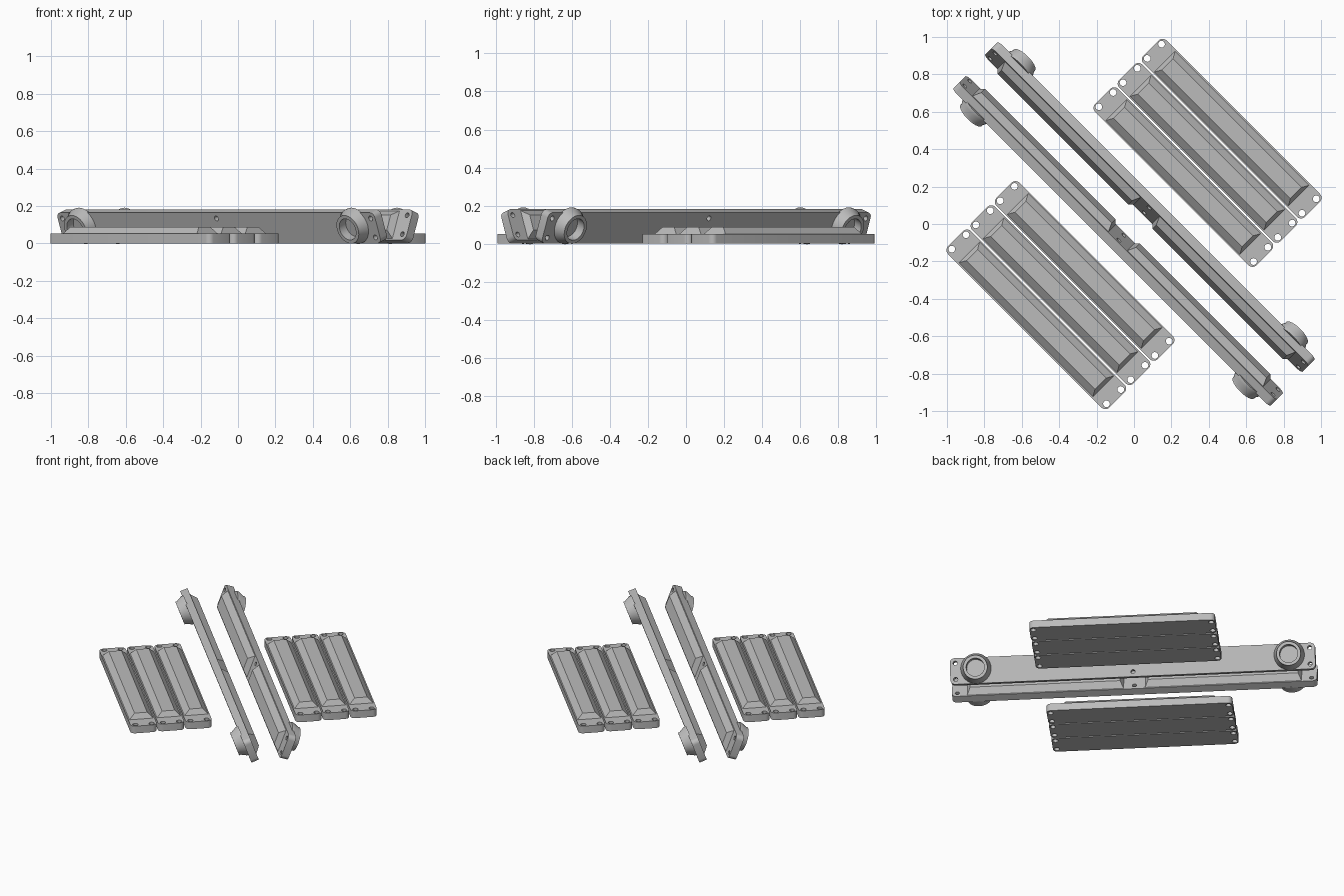
import bpy, bmesh, math
from mathutils import Matrix, Vector

if "Cube" in bpy.data.objects:
    bpy.data.objects.remove(bpy.data.objects["Cube"])

grey = bpy.data.materials.new("plain grey")
grey.diffuse_color = (0.5, 0.5, 0.5, 1)
grey.use_nodes = True
grey.node_tree.nodes["Principled BSDF"].inputs["Base Color"].default_value = grey.diffuse_color

W, T = 0.174, 0.052             # plank width and plate thickness
LEAN = math.radians(20)
DIAG = Matrix.Rotation(-math.pi / 4, 4, 'Z')


def rounded_rect(length, width, r):
    pts = []
    for k, (sx, sy) in enumerate([(1, 1), (-1, 1), (-1, -1), (1, -1)]):
        for i in range(6):
            a = math.pi / 2 * (k + i / 5)
            pts.append((sx * (length / 2 - r) + r * math.cos(a),
                        sy * (width / 2 - r) + r * math.sin(a)))
    return pts


def circle(cx, cy, r, n=16):
    return [(cx + r * math.cos(2 * math.pi * i / n),
             cy + r * math.sin(2 * math.pi * i / n)) for i in range(n)]


def finish(name, mesh, matrix):
    ob = bpy.data.objects.new(name, mesh)
    bpy.context.collection.objects.link(ob)
    ob.matrix_world = matrix
    mesh.materials.clear()
    mesh.materials.append(grey)
    bpy.ops.object.select_all(action='DESELECT')
    ob.select_set(True)
    bpy.context.view_layer.objects.active = ob
    bpy.ops.object.shade_smooth_by_angle(angle=math.radians(30))
    return ob


def plate(name, length, holes, hole_r, matrix):
    """Rounded plate with through holes, z 0..T."""
    cu = bpy.data.curves.new(name, 'CURVE')
    cu.dimensions, cu.fill_mode, cu.extrude = '2D', 'BOTH', T / 2
    loops = [rounded_rect(length, W, 0.03)] + [circle(x, y, hole_r) for x, y in holes]
    for pts in loops:
        sp = cu.splines.new('POLY')
        sp.points.add(len(pts) - 1)
        for p, co in zip(sp.points, pts):
            p.co = (co[0], co[1], 0, 1)
        sp.use_cyclic_u = True
    tmp = bpy.data.objects.new("outline", cu)
    bpy.context.collection.objects.link(tmp)
    dg = bpy.context.evaluated_depsgraph_get()
    mesh = bpy.data.meshes.new_from_object(tmp.evaluated_get(dg))
    bpy.data.objects.remove(tmp)
    bpy.data.curves.remove(cu)
    bm = bmesh.new()
    bm.from_mesh(mesh)
    bmesh.ops.remove_doubles(bm, verts=bm.verts, dist=1e-5)
    bmesh.ops.recalc_face_normals(bm, faces=bm.faces)
    bmesh.ops.translate(bm, verts=bm.verts, vec=(0, 0, T / 2))
    bm.to_mesh(mesh)
    bm.free()
    return finish(name, mesh, matrix)


def ridge(name, x0, x1, matrix, height=0.036):
    """Raised panel with sloped sides and ends, standing on the plate."""
    bm = bmesh.new()
    rings = []
    for z, inset, half in ((T - 0.002, 0, 0.081), (T + height, 0.022, 0.042)):
        rings.append([bm.verts.new((x, y, z)) for x, y in
                      ((x0 + inset, -half), (x1 - inset, -half),
                       (x1 - inset, half), (x0 + inset, half))])
    low, top = rings
    bm.faces.new(top)
    bm.faces.new(low[::-1])
    for i in range(4):
        j = (i + 1) % 4
        bm.faces.new((low[i], low[j], top[j], top[i]))
    mesh = bpy.data.meshes.new(name)
    bm.to_mesh(mesh)
    bm.free()
    return finish(name, mesh, matrix)


def socket(name, x, y, matrix):
    """Flared hollow socket pointing down from the plate back."""
    profile = [(0.100, 0.010), (0.100, -0.008), (0.080, -0.045), (0.080, -0.056),
               (0.060, -0.056), (0.060, -0.004), (0, -0.004)]
    n = 32
    bm = bmesh.new()
    rings = []
    for r, z in profile[:-1]:
        rings.append([bm.verts.new((x + px, y + py, z)) for px, py in circle(0, 0, r, n)])
    for a, b in zip(rings, rings[1:]):
        for i in range(n):
            j = (i + 1) % n
            bm.faces.new((a[i], a[j], b[j], b[i]))
    bm.faces.new(rings[-1])
    bm.faces.new(rings[0])
    bmesh.ops.recalc_face_normals(bm, faces=bm.faces)
    mesh = bpy.data.meshes.new(name)
    bm.to_mesh(mesh)
    bm.free()
    return finish(name, mesh, matrix)


# two groups of three flat slats
slat_holes = [(sx * 0.585, sy * 0.054) for sx in (-1, 1) for sy in (-1, 1)]
for side in (-1, 1):
    for i in range(3):
        m = DIAG @ Matrix.Translation((side * 0.009, side * (0.364 + 0.183 * i), 0))
        plate("slat_plate", 1.22, slat_holes, 0.018, m)
        ridge("slat_panel", -0.508, 0.508, m)

# two long rails leaning outwards, panels inside and sockets outside
rail_holes = [(x, y) for x in (-1.165, 0, 1.165) for y in (-0.054, 0.054)]
for side in (-1, 1):
    across = Vector((0, side * math.sin(LEAN), math.cos(LEAN)))
    normal = Vector((0, -side * math.cos(LEAN), math.sin(LEAN)))
    along = across.cross(normal)
    basis = Matrix((along, across, normal)).transposed().to_4x4()
    m = (DIAG @ Matrix.Translation((-side * 0.004, side * 0.124, 0.091))
         @ basis @ Matrix.Translation((0, 0, -T / 2)))
    plate("rail_plate", 2.4, rail_holes, 0.014, m)
    for end in (-1, 1):
        a, b = sorted((end * 0.07, end * 1.1))
        ridge("rail_panel", a, b, m)
        socket("rail_socket", end * 1.03, 0.012, m)
